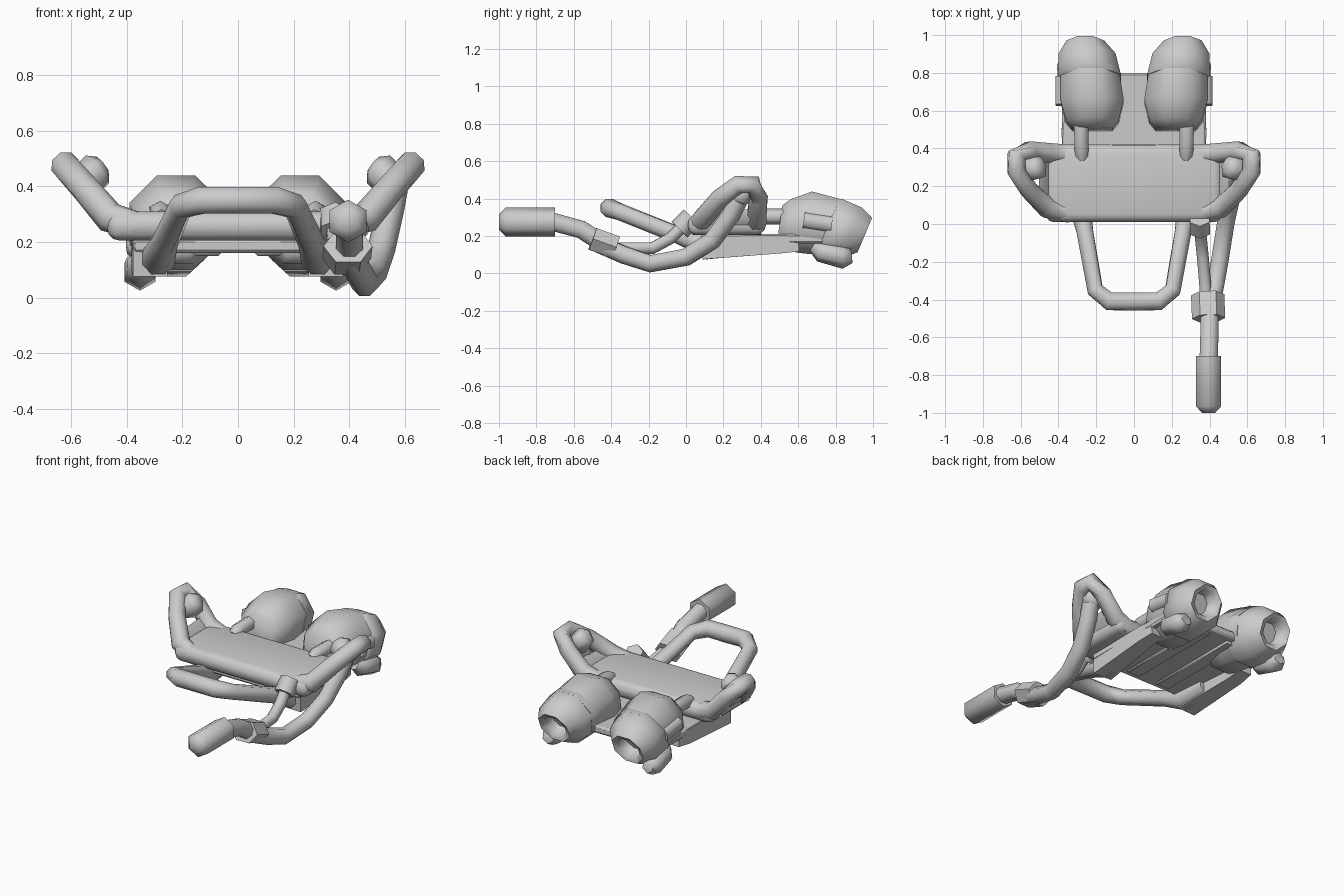
import bpy, bmesh, math
from mathutils import Vector


def finish(name, bm, mirror=False, angle=62):
    bmesh.ops.recalc_face_normals(bm, faces=bm.faces)
    me = bpy.data.meshes.new(name)
    bm.to_mesh(me)
    bm.free()
    ob = bpy.data.objects.new(name, me)
    bpy.context.collection.objects.link(ob)
    bpy.ops.object.select_all(action='DESELECT')
    ob.select_set(True)
    bpy.context.view_layer.objects.active = ob
    bpy.ops.object.shade_smooth_by_angle(angle=math.radians(angle))
    if mirror:
        m = ob.modifiers.new("mirror", 'MIRROR')
        m.merge_threshold = 0.002
    return ob


def sweep(name, pts, r, n=8, mirror=False, axis=None, flat=1.0, phase=0.5,
          caps=(True, True), angle=62):
    """Tube through pts; r is one radius or one per point; axis fixes the ring facing."""
    bm = bmesh.new()
    pts = [Vector(p) for p in pts]
    rs = r if isinstance(r, (list, tuple)) else [r] * len(pts)
    rings = []
    for i, p in enumerate(pts):
        a = (p - pts[i - 1]).normalized() if i else None
        b = (pts[i + 1] - p).normalized() if i < len(pts) - 1 else None
        t = Vector(axis).normalized() if axis else ((a or b) + (b or a)).normalized()
        u = t.cross(Vector((0, 0, 1)))
        u = u.normalized() if u.length > 0.01 else Vector((1, 0, 0))
        v = u.cross(t)
        ring = []
        for k in range(n):
            w = math.tau * (k + phase) / n
            ring.append(bm.verts.new(p + rs[i] * (u * math.cos(w) + v * flat * math.sin(w))))
        rings.append(ring)
    for A, B in zip(rings, rings[1:]):
        for k in range(n):
            j = (k + 1) % n
            bm.faces.new((A[k], A[j], B[j], B[k]))
    if caps[0]:
        bm.faces.new(rings[0])
    if caps[1]:
        bm.faces.new(rings[-1])
    return finish(name, bm, mirror, angle)


def block(name, lo, hi, bevel=0.02, segs=2, mirror=False, angle=40):
    bm = bmesh.new()
    bmesh.ops.create_cube(bm, size=1)
    for v in bm.verts:
        v.co = Vector([lo[i] if v.co[i] < 0 else hi[i] for i in range(3)])
    bmesh.ops.bevel(bm, geom=bm.edges[:], offset=bevel, segments=segs,
                    profile=0.5, affect='EDGES')
    return finish(name, bm, mirror, angle)


# Deck with rolled rim that rises into a loop at each side
block("deck_pad", (-0.47, 0.01, 0.205), (0.47, 0.42, 0.31), 0.045, 3)
sweep("deck_rim_loop",
      [(0, 0.06, 0.255), (0.36, 0.06, 0.256), (0.46, 0.085, 0.288), (0.555, 0.18, 0.40),
       (0.622, 0.28, 0.475), (0.622, 0.36, 0.475), (0.555, 0.387, 0.40),
       (0.46, 0.377, 0.288), (0.36, 0.37, 0.255), (0, 0.37, 0.255)],
      [0.053, 0.055, 0.057, 0.052, 0.052, 0.052, 0.053, 0.057, 0.055, 0.053],
      mirror=True, caps=(False, False))

# Gusset filling the lower part of each side loop
bm = bmesh.new()
gv = [bm.verts.new(p) for p in ((0.40, 0.05, 0.26), (0.40, 0.40, 0.26),
                                (0.51, 0.40, 0.345), (0.50, 0.13, 0.335))]
f = bm.faces.new(gv)
up = bmesh.ops.extrude_face_region(bm, geom=[f])
for v in up['geom']:
    if isinstance(v, bmesh.types.BMVert):
        v.co.z -= 0.055
finish("side_gusset", bm, True)

# Knobs through the side loops
sweep("side_knob", [(0.485, 0.305, 0.475), (0.505, 0.30, 0.46), (0.56, 0.285, 0.405), (0.585, 0.28, 0.375)],
      [0.038, 0.066, 0.066, 0.038], 6, mirror=True)

# Base plate with lengthwise ribs below and deep side beams
block("base_plate", (-0.38, 0.08, 0.16), (0.38, 0.80, 0.212), 0.012, 1)
block("under_rib", (0.06, 0.12, 0.15), (0.16, 0.76, 0.18), 0.01, 1, True)
sweep("side_beam", [(0.315, 0.09, 0.138), (0.335, 0.50, 0.155), (0.33, 0.60, 0.16)],
      [0.088, 0.068, 0.06], 4, mirror=True, angle=30)

# Lower rails running forward into the front hoop
sweep("front_hoop",
      [(0.30, 0.30, 0.15), (0.29, 0.12, 0.135), (0.262, -0.03, 0.20),
       (0.205, -0.35, 0.328), (0.13, -0.41, 0.35), (0, -0.41, 0.35)],
      [0.06, 0.065, 0.048, 0.046, 0.052, 0.052], mirror=True, caps=(True, False))

# Twin engines: front pod, then tilted rear nozzle with recessed outlet
sweep("engine_pod",
      [(0.22, 0.50, 0.26), (0.22, 0.54, 0.26), (0.222, 0.65, 0.273), (0.235, 0.83, 0.24)],
      [0.115, 0.15, 0.181, 0.165], axis=(0, 1, -0.15), mirror=True)
sweep("engine_nozzle",
      [(0.236, 0.75, 0.25), (0.236, 0.765, 0.247), (0.248, 0.88, 0.215), (0.258, 0.956, 0.205),
       (0.258, 0.945, 0.209), (0.258, 0.88, 0.23)],
      [0.155, 0.18, 0.163, 0.108, 0.078, 0.065], axis=(0, 1, -0.42), mirror=True)
sweep("engine_side_box", [(0.372, 0.63, 0.285), (0.372, 0.78, 0.262)], 0.05, 6, mirror=True)
sweep("engine_lower_tank",
      [(0.34, 0.68, 0.14), (0.35, 0.72, 0.117), (0.352, 0.84, 0.09), (0.35, 0.885, 0.095)],
      [0.03, 0.056, 0.065, 0.04], 6, mirror=True)
sweep("engine_inlet_peg", [(0.275, 0.345, 0.285), (0.278, 0.40, 0.305), (0.28, 0.54, 0.305)],
      [0.034, 0.043, 0.043], 6, mirror=True)

# Hoses on the right, joining at the clamp
sweep("outer_hose",
      [(0.40, -0.46, 0.155), (0.43, -0.33, 0.098), (0.455, -0.19, 0.052), (0.485, 0.0, 0.087),
       (0.515, 0.14, 0.175), (0.545, 0.24, 0.31), (0.56, 0.28, 0.39)],
      0.05)
sweep("inner_hose",
      [(0.345, 0.0, 0.27), (0.355, -0.08, 0.19), (0.365, -0.18, 0.135), (0.385, -0.42, 0.135)],
      0.034)
sweep("hose_collar", [(0.348, 0.03, 0.30), (0.35, -0.035, 0.235)], 0.06, 6)
sweep("hose_clamp", [(0.39, -0.375, 0.14), (0.395, -0.50, 0.185)], 0.088, 6, flat=0.8, phase=0,
      angle=30)

# Control handle
sweep("handle_neck", [(0.40, -0.46, 0.17), (0.40, -0.56, 0.235), (0.395, -0.72, 0.278)],
      0.052)
sweep("handle_grip",
      [(0.395, -0.70, 0.275), (0.395, -0.965, 0.275), (0.395, -1.0, 0.275)],
      [0.077, 0.077, 0.04], 6)
